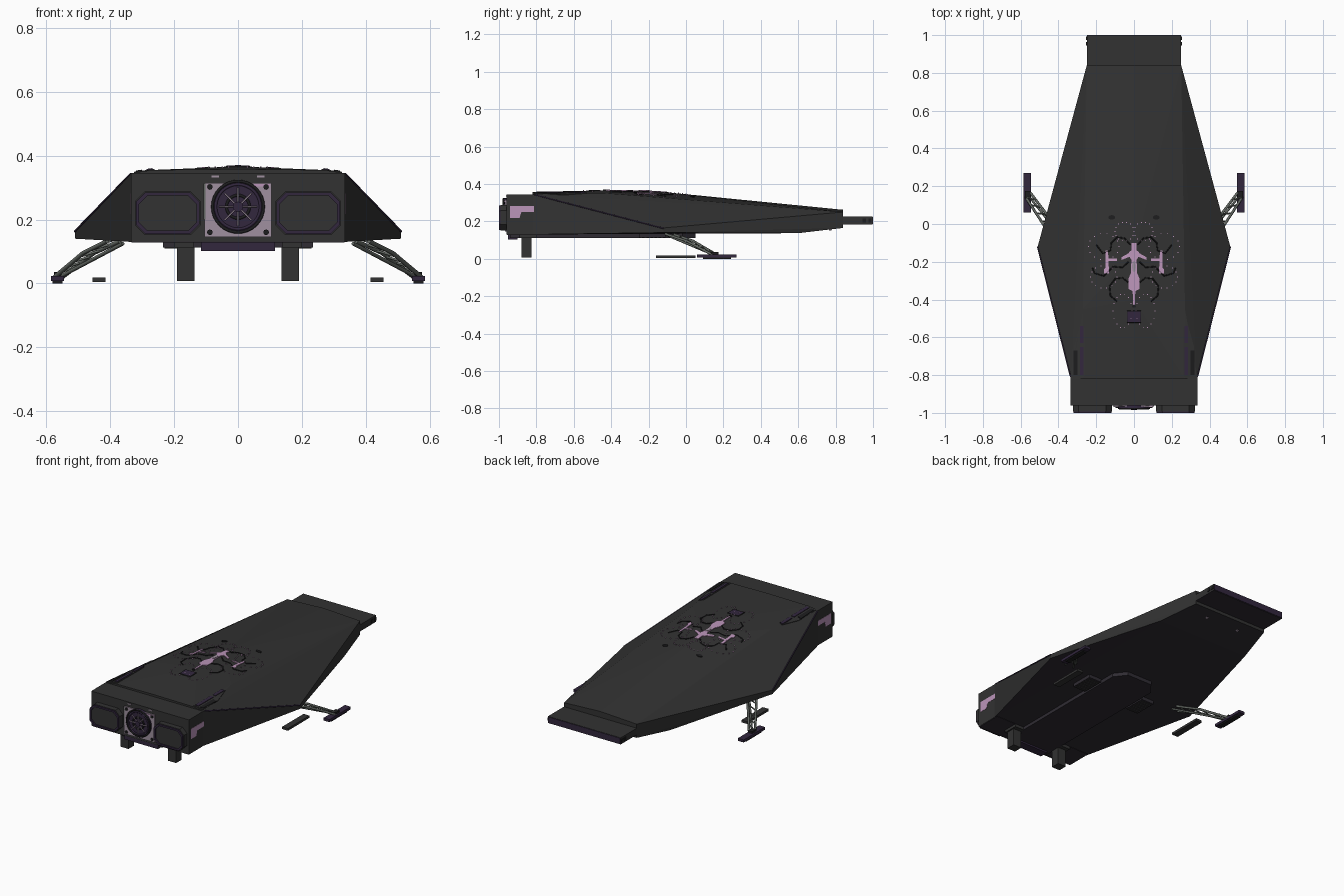
import bpy, bmesh, math
from mathutils import Vector
from mathutils.bvhtree import BVHTree

cube = bpy.data.objects.get("Cube")
if cube:
    bpy.data.objects.remove(cube, do_unlink=True)


def material(name, r, g, b):
    m = bpy.data.materials.new(name)
    m.use_nodes = True
    m.diffuse_color = (r, g, b, 1)
    m.node_tree.nodes["Principled BSDF"].inputs["Base Color"].default_value = (r, g, b, 1)
    return m


HULL = material("charcoal hull", .032, .032, .032)
UNDER = material("plum charcoal", .029, .025, .033)
PURPLE = material("dark purple", .032, .020, .048)
PINK = material("pale pink", .50, .30, .49)
FRAME = material("mauve grey", .35, .28, .35)
METAL = material("strut grey", .125, .14, .125)
BLACK = material("black trim", .012, .012, .013)


def add_mesh(name, bm, mat):
    bmesh.ops.recalc_face_normals(bm, faces=bm.faces)
    me = bpy.data.meshes.new(name)
    bm.to_mesh(me)
    bm.free()
    me.materials.append(mat)
    ob = bpy.data.objects.new(name, me)
    bpy.context.collection.objects.link(ob)
    return ob


def box(name, x, y, z, mat):
    """Box from three (low, high) ranges."""
    bm = bmesh.new()
    bmesh.ops.create_cube(bm, size=1)
    for v in bm.verts:
        v.co = [(a + b) / 2 + c * (b - a) for (a, b), c in zip((x, y, z), v.co)]
    return add_mesh(name, bm, mat)


def pair(name, x, y, z, mat):
    """The same box on the left (+x) and right."""
    box("left_" + name, x, y, z, mat)
    box("right_" + name, (-x[1], -x[0]), y, z, mat)


def loft(name, loops, mat):
    """Skin a list of equal point loops and cap both ends."""
    bm = bmesh.new()
    rings = [[bm.verts.new(p) for p in loop] for loop in loops]
    n = len(rings[0])
    bm.faces.new(rings[0])
    bm.faces.new(rings[-1])
    for a, b in zip(rings, rings[1:]):
        for i in range(n):
            j = (i + 1) % n
            bm.faces.new((a[i], a[j], b[j], b[i]))
    return add_mesh(name, bm, mat)


def prism(name, pts, place, lo, hi, mat):
    """Extrude a 2D outline; place(u, v, d) maps it into space."""
    return loft(name, [[place(u, v, d) for u, v in pts] for d in (lo, hi)], mat)


def tube(name, pts, r, mat, closed=False):
    cu = bpy.data.curves.new(name, "CURVE")
    cu.dimensions = "3D"
    cu.bevel_depth = r
    cu.bevel_resolution = 1
    cu.use_fill_caps = True
    sp = cu.splines.new("POLY")
    sp.points.add(len(pts) - 1)
    for p, co in zip(sp.points, pts):
        p.co = (*co, 1)
    sp.use_cyclic_u = closed
    cu.materials.append(mat)
    ob = bpy.data.objects.new(name, cu)
    bpy.context.collection.objects.link(ob)
    return ob


def front(u, v, d):
    return (u, d, v)


def circle(cx, cy, rx, ry, n):
    return [(cx + rx * math.cos(2 * math.pi * i / n), cy + ry * math.sin(2 * math.pi * i / n))
            for i in range(n)]


def octagon(cx, cz, w, h, c):
    q = [(w, h - c), (w - c, h), (c - w, h), (-w, h - c), (-w, c - h), (c - w, -h), (w - c, -h), (w, c - h)]
    return [(cx + a, cz + b) for a, b in q]


# Faceted main hull with a plum underside
half = [(0, -.82, .358), (0, -.4, .366), (0, -.15, .36), (0, .84, .262), (.27, -.82, .355),
        (.27, -.45, .352), (.335, -.82, .345), (.335, -.82, .13), (.51, -.12, .165),
        (.51, -.12, .14), (.25, .84, .25), (.25, .84, .165), (.31, .6, .137)]
bm = bmesh.new()
for x, y, z in half:
    bm.verts.new((x, y, z))
    if x:
        bm.verts.new((-x, y, z))
bmesh.ops.convex_hull(bm, input=bm.verts)
bmesh.ops.delete(bm, geom=[v for v in bm.verts if not v.link_faces], context="VERTS")
bvh = BVHTree.FromBMesh(bm)
hull = add_mesh("main_hull", bm, HULL)
hull.data.materials.append(UNDER)
for f in hull.data.polygons:
    f.material_index = int(f.normal.z < -.6)


def deck(u, v, d):
    hit = bvh.ray_cast(Vector((u, v, 1)), Vector((0, 0, -1)))[0]
    return Vector((u, v, hit.z + d))


# Engine block and tail plate
box("engine_block", (-.335, .335), (-.96, -.8), (.131, .345), HULL)
box("engine_block_base", (-.333, .333), (-.958, -.8), (.128, .132), UNDER)
box("tail_plate", (-.25, .25), (.82, .997), (.187, .225), HULL)
box("tail_underside", (-.25, .25), (.82, .997), (.184, .188), UNDER)
box("tail_back_panel", (-.248, .248), (.996, 1), (.187, .223), PURPLE)
for y in (.945, .975):
    pair("tail_clip", (.248, .254), (y, y + .018), (.195, .215), BLACK)
pair("tail_lamp", (.105, .118), (.765, .778), (.152, .162), FRAME)

# Side thrusters: boxy octagons stepping inward
steps = [(.1, -.955), (.1, -1), (.09, -1), (.09, -.99), (.078, -.99), (.078, -.98), (.065, -.98), (.065, -.97)]
for side, s in (("left", 1), ("right", -1)):
    loops = [[front(u, v, y) for u, v in octagon(s * .22, .22, w, w - .035, .3 * w)] for w, y in steps]
    loft(side + "_thruster", loops, PURPLE)
    prism(side + "_thruster_shroud", octagon(s * .22, .22, .1025, .0675, .03), front, -.955, -.992, HULL)
    box(side + "_thruster_bar", (s * .22 - .05, s * .22 + .05), (-.985, -.965), (.217, .222), FRAME)
    for z in (.2, .238):
        box(side + "_thruster_vane", (s * .22 - .045, s * .22 + .045), (-.98, -.965), (z, z + .003), BLACK)

# Central fan on a square frame
box("fan_frame", (-.105, .105), (-.967, -.955), (.145, .315), FRAME)
box("frame_pink_corner", (.05, .1), (-.97, -.955), (.303, .311), PINK)
box("frame_side_strip", (-.108, -.101), (-.97, -.955), (.2, .312), METAL)
prism("fan_backing", circle(0, .24, .084, .084, 32), front, -.96, -.974, PURPLE)
for i, (r, m) in enumerate(((.08, BLACK), (.07, PURPLE), (.036, BLACK))):
    tube(f"fan_ring_{i}", [(u, -.976, v) for u, v in circle(0, .24, r, r, 32)], .005, m, True)
for i in range(8):
    a = math.pi * i / 4
    c, s = math.cos(a), math.sin(a)
    tube("fan_spoke", [(.014 * c, -.979, .24 + .014 * s), (.06 * c, -.979, .24 + .06 * s)], .003, FRAME)
prism("fan_hub", circle(0, .24, .016, .016, 12), front, -.97, -.986, PURPLE)
for x in (-.088, .088):
    for z in (.16, .302):
        prism("frame_bolt", circle(x, z, .009, .009, 8), front, -.96, -.973, BLACK)
pair("front_marker", (.06, .083), (-.963, -.955), (.332, .338), FRAME)

# Angular markings on the engine sides
mark = [(-.94, .218), (-.89, .218), (-.88, .25), (-.785, .25), (-.785, .282), (-.94, .282)]
for side, s in (("left", 1), ("right", -1)):
    prism(side + "_side_mark", mark, lambda u, v, d: (d, u, v), s * .33, s * .3365, PINK)
    tube(side + "_edge_trim", [(s * .335, -.81, .343), (s * .51, -.12, .163)], .004, PURPLE)
    # Layered shoulder panels
    outline = [(s * x, y) for x, y in ((.262, -.81), (.325, -.81), (.318, -.65), (.285, -.53), (.262, -.55))]
    prism(side + "_shoulder_panel", outline, deck, -.01, .003, HULL)
    for x0, x1, y0, y1, m in ((.268, .287, -.8, -.65, PURPLE), (.3, .32, -.8, -.67, BLACK),
                              (.268, .286, -.63, -.54, PURPLE)):
        strip = [(s * a, b) for a, b in ((x0, y0), (x1, y0), (x1, y1), (x0, y1))]
        prism(side + "_shoulder_slat", strip, deck, -.004, .006, m)

# Deck emblem: spine, arms, cables and studs
spine = [(.014, -.1), (.014, -.14), (.028, -.15), (.026, -.17), (.014, -.19), (.016, -.26),
         (.03, -.29), (.028, -.345), (.007, -.355), (.005, -.43)]
prism("emblem_spine", [(x, y) for x, y in spine] + [(-x, y) for x, y in reversed(spine)], deck, -.004, .004, PINK)
prism("emblem_core", circle(0, -.225, .011, .03, 8), deck, 0, .006, FRAME)
prism("emblem_tail_cap", circle(0, -.435, .01, .008, 8), deck, -.004, .005, BLACK)
for s in (1, -1):
    arms = [[(.02, -.15), (.065, -.175), (.065, -.19), (.02, -.172)],
            [(.09, -.183), (.135, -.183), (.138, -.14), (.15, -.14), (.15, -.23), (.16, -.24), (.158, -.262),
             (.132, -.262), (.135, -.195), (.09, -.195)]]
    for arm in arms:
        prism("emblem_arm", [(s * x, y) for x, y in arm], deck, -.004, .004, PINK)
    cables = [[(.02, -.11), (.05, -.075), (.09, -.07), (.12, -.1), (.125, -.14), (.165, -.155), (.2, -.11)],
              [(.03, -.2), (.06, -.23), (.11, -.225), (.16, -.275), (.21, -.26), (.22, -.23)],
              [(.03, -.31), (.06, -.285), (.1, -.29), (.13, -.33), (.125, -.38), (.09, -.41)]]
    for path in cables:
        tube("emblem_cable", [deck(s * x, y, .001) for x, y in path], .0035, BLACK)
    for cx, cy, rx, ry in ((.16, -.12, .08, .07), (.16, -.28, .07, .06), (.06, -.46, .05, .09), (.05, -.04, .05, .05)):
        for x, y in circle(cx, cy, rx, ry, 14):
            p = deck(s * x, y, 0)
            box("emblem_stud", (p.x - .0025, p.x + .0025), (p.y - .0025, p.y + .0025), (p.z - .003, p.z + .004), PINK)
    prism("deck_port", circle(s * .118, .035, .018, .012, 12), deck, -.005, .004, BLACK)
hatch = [(.035, -.52), (.035, -.462), (-.035, -.462), (-.035, -.52)]
prism("deck_hatch", hatch, deck, -.005, .004, PURPLE)
tube("deck_hatch_rim", [deck(x, y, .001) for x, y in hatch], .004, BLACK, True)

# Belly keel and vents
keel = [(.14, -.94), (.14, -.02), (.085, .05), (-.085, .05), (-.14, -.02), (-.14, -.94)]
prism("belly_keel", keel, lambda u, v, d: (u, v, d), .112, .145, UNDER)
box("belly_nose", (-.116, .116), (-.952, -.9), (.102, .135), PURPLE)
pair("belly_vent", (.15, .235), (-.25, -.11), (.113, .145), UNDER)
for i in range(6):
    y = -.243 + i * .022
    pair("vent_slat", (.155, .23), (y, y + .009), (.11, .114), HULL)

# Front legs
pair("front_leg", (.136, .191), (-.88, -.825), (.008, .14), HULL)
pair("front_leg_brace", (.13, .2), (-.89, -.8), (.112, .14), HULL)

# Rear lattice legs with skids
pair("rear_skid", (.545, .585), (.06, .27), (.008, .024), PURPLE)
pair("rear_skid_sole", (.55, .58), (.09, .24), (0, .01), BLACK)
pair("loose_skid", (.415, .455), (-.16, .05), (.004, .018), HULL)
for side, s in (("left", 1), ("right", -1)):
    rails = []
    for off in (-.02, .02):
        top = Vector((s * (.39 + off), -.09 - off, .132))
        foot = Vector((s * (.562 + off * .6), .155 - off * .6, .02))
        mid = top.lerp(foot, .45) + Vector((0, 0, .014))
        rails.append((top, foot))
        tube(side + "_rear_strut", [top, mid, foot], .007, METAL)
    lower = [Vector((s * .36, -.1, .125)), Vector((s * .555, .145, .022))]
    tube(side + "_rear_lower_strut", lower, .006, METAL)
    for k in range(6):
        a = rails[0][0].lerp(rails[0][1], k / 6) + Vector((0, 0, .009))
        b = rails[1][0].lerp(rails[1][1], (k + 1) / 6) + Vector((0, 0, .009))
        tube(side + "_strut_rung", [a, b], .004, METAL)
    box(side + "_ankle", (s * .562 - .014, s * .562 + .014), (.135, .175), (.015, .036), BLACK)
